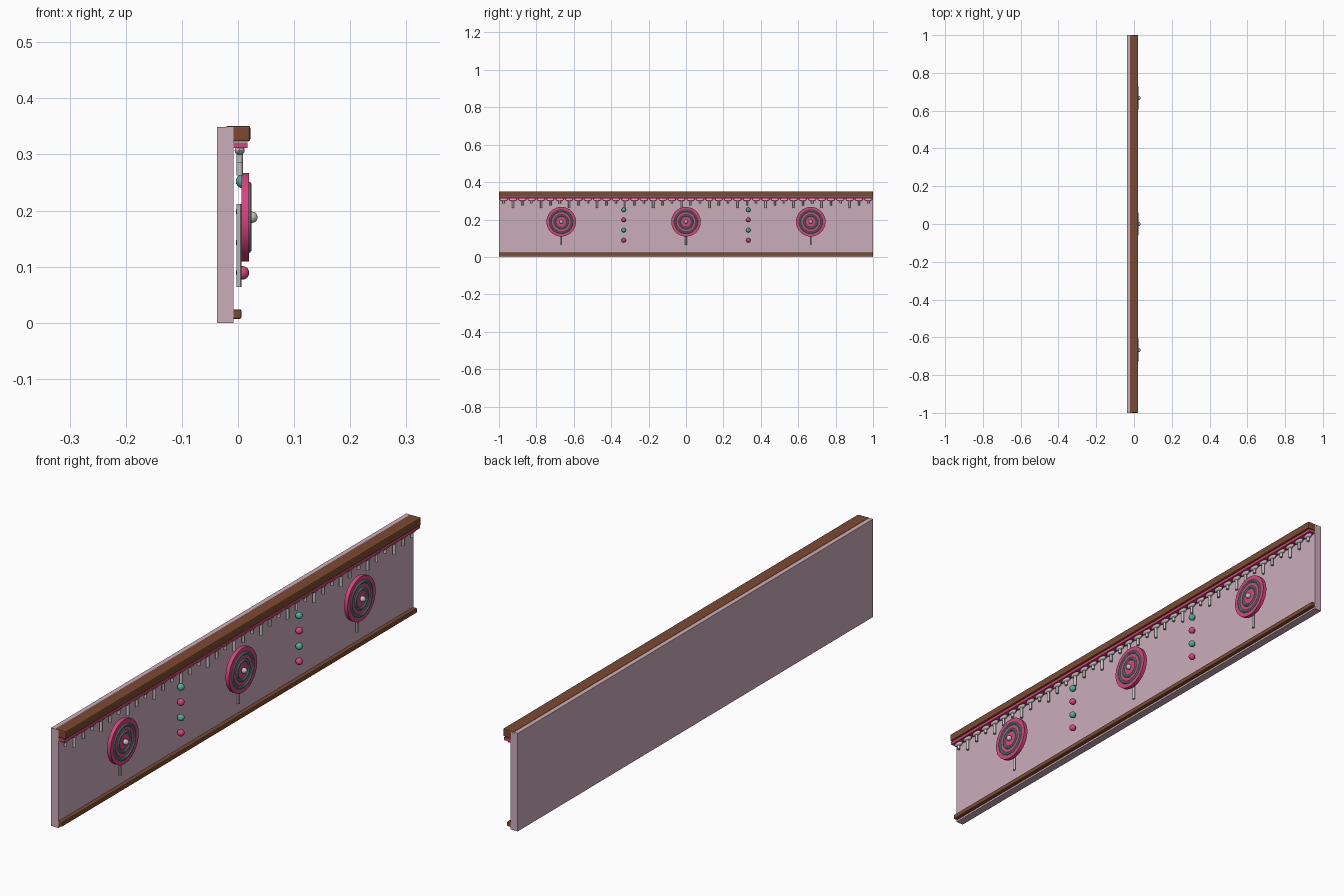
import bpy, math

cube = bpy.data.objects.get("Cube")
if cube:
    bpy.data.objects.remove(cube, do_unlink=True)


def material(name, rgb):
    m = bpy.data.materials.new(name)
    m.use_nodes = True
    m.diffuse_color = (*rgb, 1)
    m.node_tree.nodes["Principled BSDF"].inputs["Base Color"].default_value = (*rgb, 1)
    return m


blush = material("blush wall", (0.60, 0.42, 0.49))
brown = material("chocolate brown", (0.20, 0.07, 0.03))
pink = material("candy pink", (0.68, 0.06, 0.21))
mint = material("mint green", (0.08, 0.43, 0.31))
cream = material("pale icing", (0.55, 0.55, 0.52))


def finish(name, mat, smooth=True):
    ob = bpy.context.object
    ob.name = name
    ob.data.materials.append(mat)
    bpy.ops.object.transform_apply(location=False, rotation=True, scale=True)
    if smooth:
        bpy.ops.object.shade_smooth_by_angle()
    return ob


def bar(name, x0, x1, z0, z1, mat, bevel=0):
    bpy.ops.mesh.primitive_cube_add(size=1, location=((x0 + x1) / 2, 0, (z0 + z1) / 2))
    ob = bpy.context.object
    ob.scale = (x1 - x0, 2, z1 - z0)
    finish(name, mat, False)
    if bevel:
        mod = ob.modifiers.new("soft edges", "BEVEL")
        mod.width, mod.segments = bevel, 2


def ball(name, loc, size, mat):
    bpy.ops.mesh.primitive_uv_sphere_add(segments=16, ring_count=10, radius=1, location=loc)
    bpy.context.object.scale = size
    return finish(name, mat)


def rod(name, x, y, z0, z1, radius, mat):
    bpy.ops.mesh.primitive_cylinder_add(vertices=12, radius=radius, depth=z1 - z0,
                                        location=(x, y, (z0 + z1) / 2))
    return finish(name, mat)


# Wall panel and its long trims
bar("wall_panel", -0.037, -0.008, 0, 0.349, blush)
bar("top_beam", -0.022, 0.022, 0.323, 0.351, brown, 0.004)
bar("bottom_trim", -0.011, 0.006, 0.007, 0.024, brown, 0.003)
bar("icing_strip", -0.008, 0.017, 0.311, 0.321, pink)

# Icing scallops with hanging drips of varied length
count = 40
for i in range(count):
    y = -1 + (i + 0.5) * 2 / count
    ball("icing_scallop", (0.003, y, 0.307), (0.009, 0.021, 0.008), cream)
    tip = (0.286, 0.262, 0.274)[i % 3]
    rod("icing_drip", 0.003, y, tip, 0.308, 0.0055, cream)

# Lollipops: stick, disc, raised rings and a centre bead
for y in (-0.667, 0, 0.667):
    rod("lollipop_stick", 0.002, y, 0.064, 0.212, 0.0045, cream)
    bpy.ops.mesh.primitive_cylinder_add(vertices=48, radius=0.079, depth=0.014,
                                        location=(0.013, y, 0.188), rotation=(0, math.pi / 2, 0))
    finish("lollipop_disc", pink)
    for radius in (0.058, 0.034):
        bpy.ops.mesh.primitive_torus_add(major_segments=48, minor_segments=10, major_radius=radius,
                                         minor_radius=0.006, location=(0.018, y, 0.188),
                                         rotation=(0, math.pi / 2, 0))
        finish("lollipop_ring", mint)
    ball("lollipop_bead", (0.025, y, 0.188), (0.01, 0.01, 0.01), cream)

# Columns of candy beads between the lollipops
for y in (-0.333, 0.333):
    for k, z in enumerate((0.252, 0.198, 0.143, 0.089)):
        ball("candy_bead", (0.008, y, z), (0.012, 0.012, 0.012), pink if k % 2 else mint)
